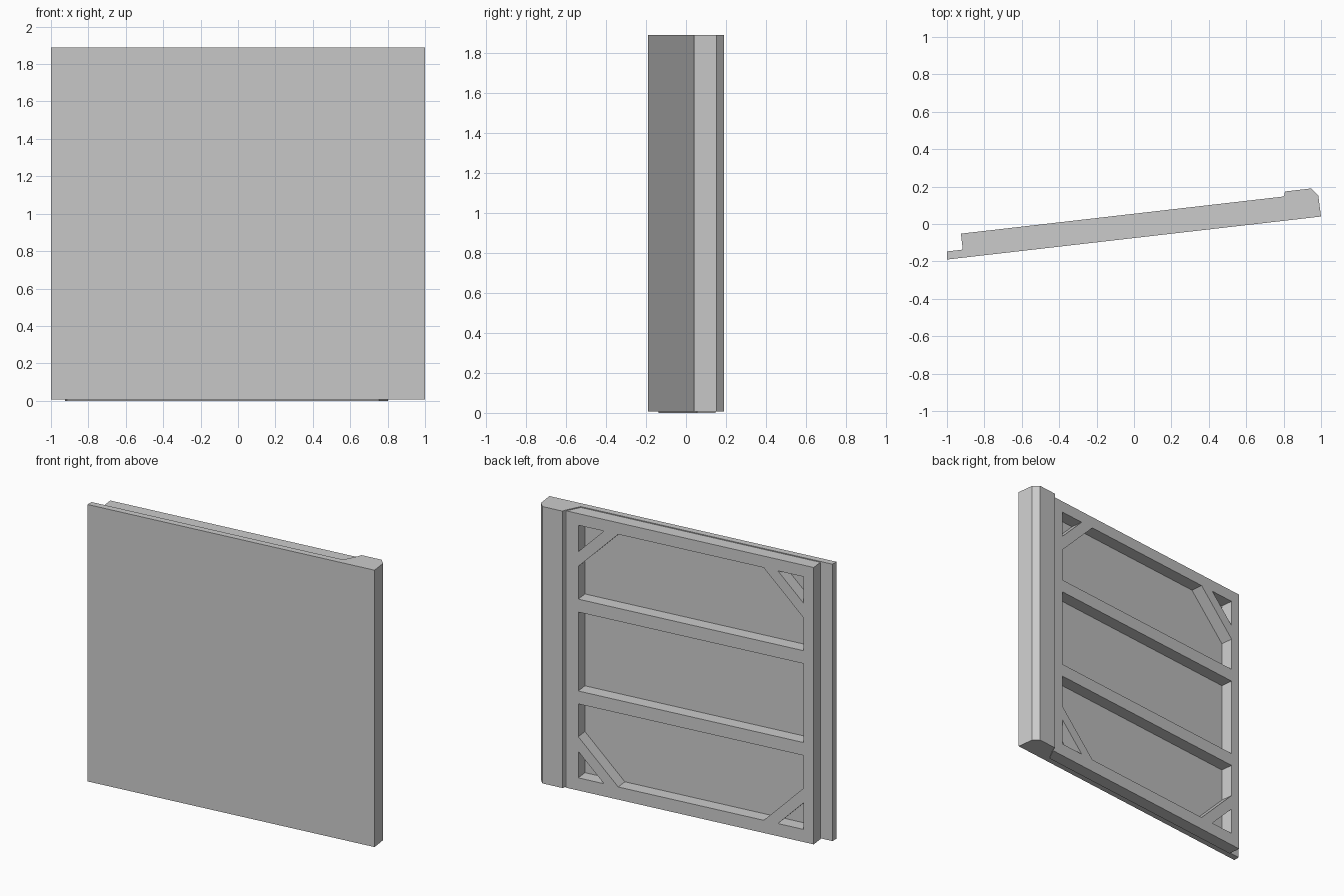
import bpy, bmesh, math
from mathutils import Vector

if "Cube" in bpy.data.objects:
    bpy.data.objects.remove(bpy.data.objects["Cube"])

ANGLE = math.atan2(0.23, 2.0)      # door panel stands slightly turned
ORIGIN = (-1.0, -0.19, 0.0)        # front left bottom corner


def prism(name, loops, to3d, push):
    """Fill closed 2D loops (later loops are holes) and extrude them."""
    bm = bmesh.new()
    edges = []
    for loop in loops:
        vs = [bm.verts.new(to3d(p)) for p in loop]
        edges += [bm.edges.new((vs[i - 1], vs[i])) for i in range(len(vs))]
    bmesh.ops.triangle_fill(bm, edges=edges, use_beauty=True, use_dissolve=False)
    ext = bmesh.ops.extrude_face_region(bm, geom=bm.faces[:], use_keep_orig=True)
    moved = [e for e in ext["geom"] if isinstance(e, bmesh.types.BMVert)]
    bmesh.ops.translate(bm, vec=Vector(push), verts=moved)
    bmesh.ops.recalc_face_normals(bm, faces=bm.faces[:])
    me = bpy.data.meshes.new(name)
    bm.to_mesh(me)
    bm.free()
    ob = bpy.data.objects.new(name, me)
    ob.location = ORIGIN
    ob.rotation_euler.z = ANGLE
    bpy.context.collection.objects.link(ob)
    return ob


# Front skin with the thick chamfered edge post, one plan profile
BACK, SKIN = 0.129, 0.043
plan = [(0, 0), (2.013, 0), (2.0115, 0.114), (1.978, 0.155), (1.837, 0.155),
        (1.830, 0.135), (1.77, SKIN), (0.005, SKIN)]
prism("skin_and_post", [plan], lambda p: (p[0], p[1], 0.006), (0, 0, 1.884))

# Window outlines of the rear frame (along the width, up)
L, R, LOW, HIGH = 0.161, 1.741, 0.086, 1.805
RAIL1, RAIL2 = (0.589, 0.677), (1.214, 1.302)
CUT, TRI = 0.28, 0.18


def mirror(loop):
    return [(p[0], LOW + HIGH - p[1]) for p in loop]


bottom = [(L + CUT, LOW), (R - CUT, LOW), (R, LOW + CUT), (R, RAIL1[0]),
          (L, RAIL1[0]), (L, LOW + CUT)]
tri_l = [(L, LOW), (L + TRI, LOW), (L, LOW + TRI)]
tri_r = [(R, LOW), (R - TRI, LOW), (R, LOW + TRI)]
middle = [(L, RAIL1[1]), (R, RAIL1[1]), (R, RAIL2[0]), (L, RAIL2[0])]
holes = [middle]
for h in (bottom, tri_l, tri_r):
    holes += [h, mirror(h)]

# Rear frame with rails and corner braces
U0, U1, TOP = 0.09, 1.83, 1.884
outer = [(U0, 0), (U1, 0), (U1, TOP), (U0, TOP)]
frame = prism("rear_frame", [outer] + holes,
              lambda p: (p[0], SKIN, p[1]), (0, BACK - SKIN, 0))
# Slanted end where the frame meets the post
for v in frame.data.vertices:
    if v.co.x > U1 - 0.001 and v.co.y < SKIN + 0.001:
        v.co.x = 1.77
